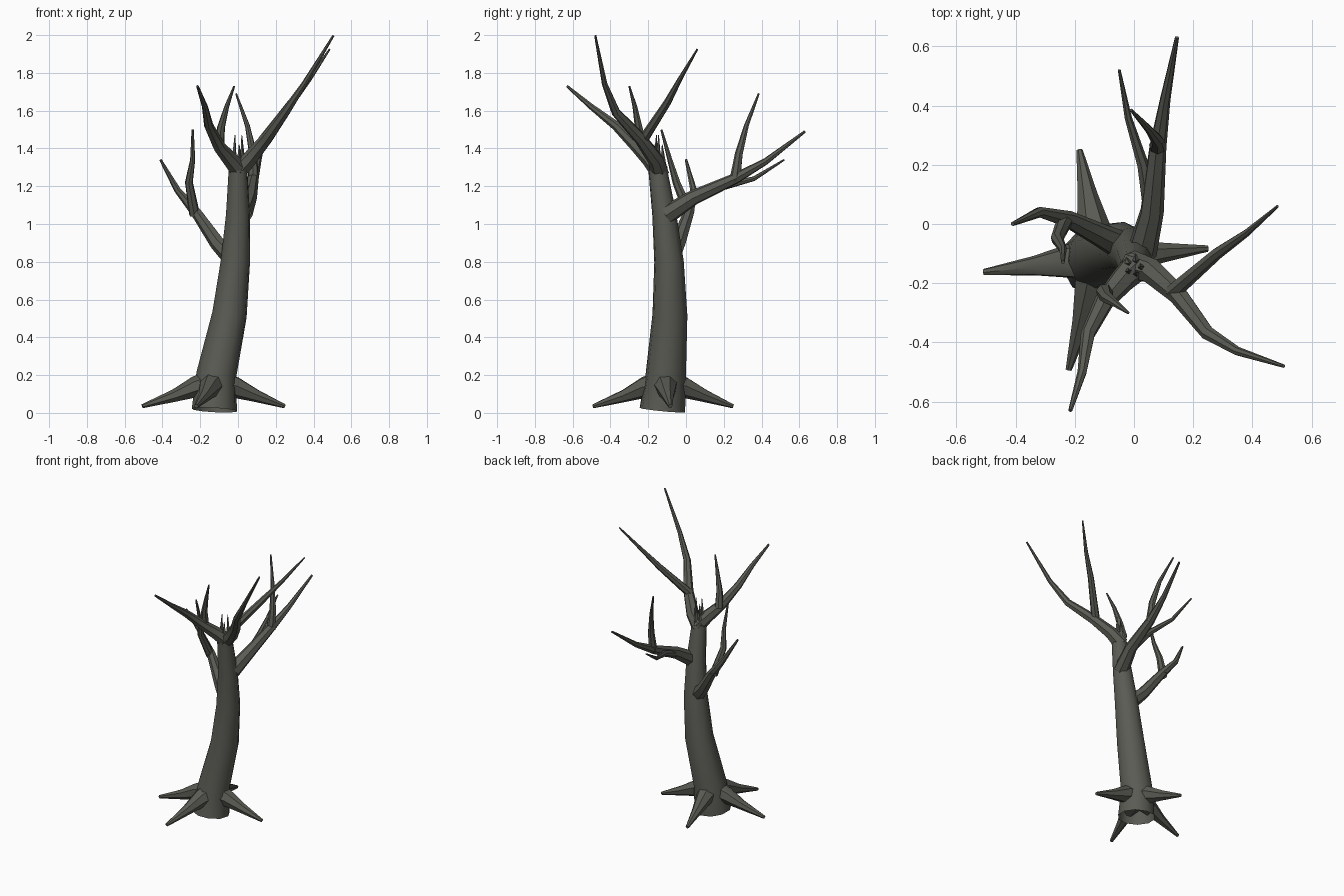
import bpy, bmesh, math
from mathutils import Vector

cube = bpy.data.objects.get("Cube")
if cube:
    bpy.data.objects.remove(cube, do_unlink=True)

bark = bpy.data.materials.new("dark_grey_bark")
bark.use_nodes = True
bark.diffuse_color = (0.105, 0.105, 0.09, 1)
bark.node_tree.nodes["Principled BSDF"].inputs["Base Color"].default_value = bark.diffuse_color


def limb(name, points, thick, thin, sides=7):
    """Evenly tapered tube, open at its root; all lengths are in hundredths of a unit."""
    path = [Vector(point) / 100 for point in points]
    last = len(path) - 1
    bm = bmesh.new()
    rings = []
    side = Vector((1, 0.2, 0.1))
    for i, centre in enumerate(path):
        # Carry the side direction along the path so that the rings do not twist
        direction = (path[min(i + 1, last)] - path[max(i - 1, 0)]).normalized()
        side = (side - direction * side.dot(direction)).normalized()
        other = direction.cross(side)
        radius = (thick + (thin - thick) * i / last) / 100
        ring = []
        for k in range(sides):
            angle = math.tau * k / sides
            offset = side * math.cos(angle) + other * math.sin(angle)
            ring.append(bm.verts.new(centre + offset * radius))
        rings.append(ring)
    for low, high in zip(rings, rings[1:]):
        for k in range(sides):
            following = (k + 1) % sides
            bm.faces.new((low[k], low[following], high[following], high[k]))
    bm.faces.new(rings[-1])
    mesh = bpy.data.meshes.new(name)
    bm.to_mesh(mesh)
    bm.free()
    mesh.materials.append(bark)
    obj = bpy.data.objects.new(name, mesh)
    bpy.context.collection.objects.link(obj)
    bpy.ops.object.select_all(action="DESELECT")
    obj.select_set(True)
    bpy.context.view_layer.objects.active = obj
    bpy.ops.object.shade_smooth_by_angle(angle=math.radians(50))


def spoke(centre, angle, profile):
    """Path running outwards from a centre, from pairs of distance and height."""
    x, y = centre
    return [(x + distance * math.cos(angle), y + distance * math.sin(angle), height)
            for distance, height in profile]


# Trunk
limb("trunk", [(-12.5, -12.5, 1.5), (-11.5, -10.7, 20), (-4.5, -8.5, 52),
               (-1.4, -9, 80), (0, -11.5, 105), (0, -15, 129)], 12.2, 5, sides=10)

# Splintered crown on the broken trunk top
for i in range(5):
    height = 147 - 5 * (i % 3)
    path = spoke((0, -14.5), math.tau * i / 5, [(2.8, 127), (2.5, 133), (2, height)])
    limb(f"splinter_{i + 1}", path, 2.6, 0.2, sides=4)

# Roots
for name, degrees, reach in (("left", 5, 37), ("back", 100, 37),
                             ("right", 187, 39), ("front", 255, 39)):
    profile = [(0, 16), (11, 13.5), (22, 9), (reach, 3.5)]
    limb(f"{name}_root", spoke((-12, -11.5), math.radians(degrees), profile), 8, 1.1)

# Left branch and its twig
limb("left_branch", [(-1, -14, 127), (6, -16, 134), (15, -24, 145),
                     (25, -37, 159), (35, -43, 174), (50.5, -48, 199.7)], 5.2, 0.6)
limb("left_twig", [(13, -23, 144), (28, -10, 164), (38, -3, 177), (48.5, 6, 192.5)], 2.8, 0.5)

# Front branch and its twig
limb("front_branch", [(1, -14, 128), (-4, -19, 134), (-10, -26, 141),
                      (-15.5, -37, 152), (-17.5, -50, 162), (-21.5, -63, 173)], 5.2, 0.7)
limb("front_twig", [(-10, -23, 140), (-9, -25, 151), (-6, -27, 162), (-2, -30, 173)], 2.9, 0.5)

# Back branch and its two twigs
limb("back_branch", [(2.5, -10, 105), (6, 4, 114), (8, 26, 124),
                     (10.5, 42, 133), (14.5, 63, 149)], 5.2, 0.7)
limb("back_upper_twig", [(8, 26, 123), (8, 28, 137), (5, 32, 152), (-1, 38.5, 169)], 3, 0.5)
limb("back_side_twig", [(5.5, 6, 114), (3, 20, 120), (-2, 36, 124), (-5, 52, 134)], 2.8, 0.5)

# Right branch and its twig
limb("right_branch", [(-3, -8, 82), (-11, -4, 90), (-22, 1.5, 106),
                      (-32, 4, 118), (-41, 0, 134)], 5.2, 0.7)
limb("right_twig", [(-23, 2, 105), (-26, -5, 122), (-24, -8.5, 134), (-24, -13, 150)], 2.9, 0.6)
